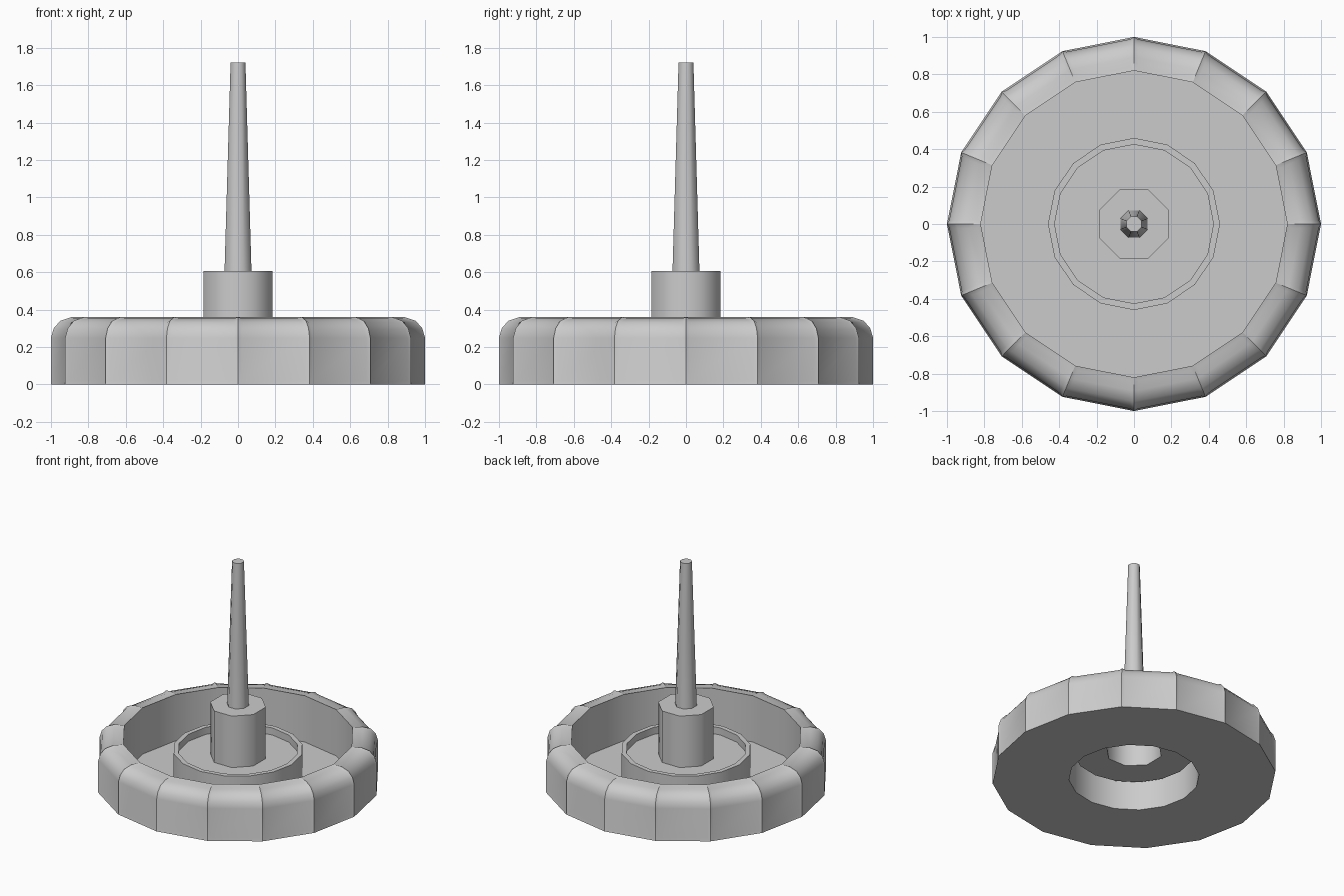
import bpy, bmesh
from math import sin, cos, pi, radians

if "Cube" in bpy.data.objects:
    bpy.data.objects.remove(bpy.data.objects["Cube"])

SIDES = 16


def ring(bm, r, z, n=SIDES, turn=0.0):
    return [bm.verts.new((r * cos(2 * pi * i / n + turn), r * sin(2 * pi * i / n + turn), z))
            for i in range(n)]


def bridge(bm, a, b):
    n = len(a)
    return [bm.faces.new((a[i], a[(i + 1) % n], b[(i + 1) % n], b[i])) for i in range(n)]


def finish(bm, name, angle):
    me = bpy.data.meshes.new(name)
    bm.to_mesh(me)
    bm.free()
    ob = bpy.data.objects.new(name, me)
    bpy.context.collection.objects.link(ob)
    bpy.ops.object.select_all(action='DESELECT')
    bpy.context.view_layer.objects.active = ob
    ob.select_set(True)
    bpy.ops.object.shade_smooth_by_angle(angle=radians(angle))
    return ob


# Rounded outer rim: closed profile, one shallow panel let into each side
bm = bmesh.new()
profile = [(1, 0), (1, .25), (.985, .30), (.95, .34), (.89, .36), (.82, .36), (.82, 0)]
rings = [ring(bm, r, z) for r, z in profile]
bands = [bridge(bm, a, b) for a, b in zip(rings, rings[1:] + rings[:1])]
bmesh.ops.recalc_face_normals(bm, faces=bm.faces[:])
panels = [[band[i] for band in bands[:5]] for i in range(SIDES)]
for panel in panels:
    bmesh.ops.inset_region(bm, faces=panel, thickness=.022, depth=-.008,
                           use_boundary=True, use_even_offset=True)
finish(bm, "outer_rim", 30)

# Basin floor with raised inner ring and a platform around the octagonal hub
bm = bmesh.new()
profile = [(.82, 0), (.46, 0), (.46, .26), (.425, .26), (.425, .205)]
rings = [ring(bm, r, z) for r, z in profile]
hub_edge = ring(bm, .2, .205)
for v in hub_edge[::2]:  # octagon side midpoints
    v.co.x *= cos(pi / 8)
    v.co.y *= cos(pi / 8)
rings.append(hub_edge)
for a, b in zip(rings, rings[1:]):
    bridge(bm, a, b)
for f in bm.faces:
    f.normal_update()
finish(bm, "basin_floor", 30)


def octagon_post(name, r0, r1, z0, z1):
    bm = bmesh.new()
    low, high = (ring(bm, r, z, 8, pi / 8) for r, z in ((r0, z0), (r1, z1)))
    bridge(bm, low, high)
    bm.faces.new(high)
    for f in bm.faces:
        f.normal_update()
    finish(bm, name, 50)


# Central hub (open below) and tapered spout
octagon_post("hub", .2, .2, .205, .605)
octagon_post("spout", .078, .043, .605, 1.72)
